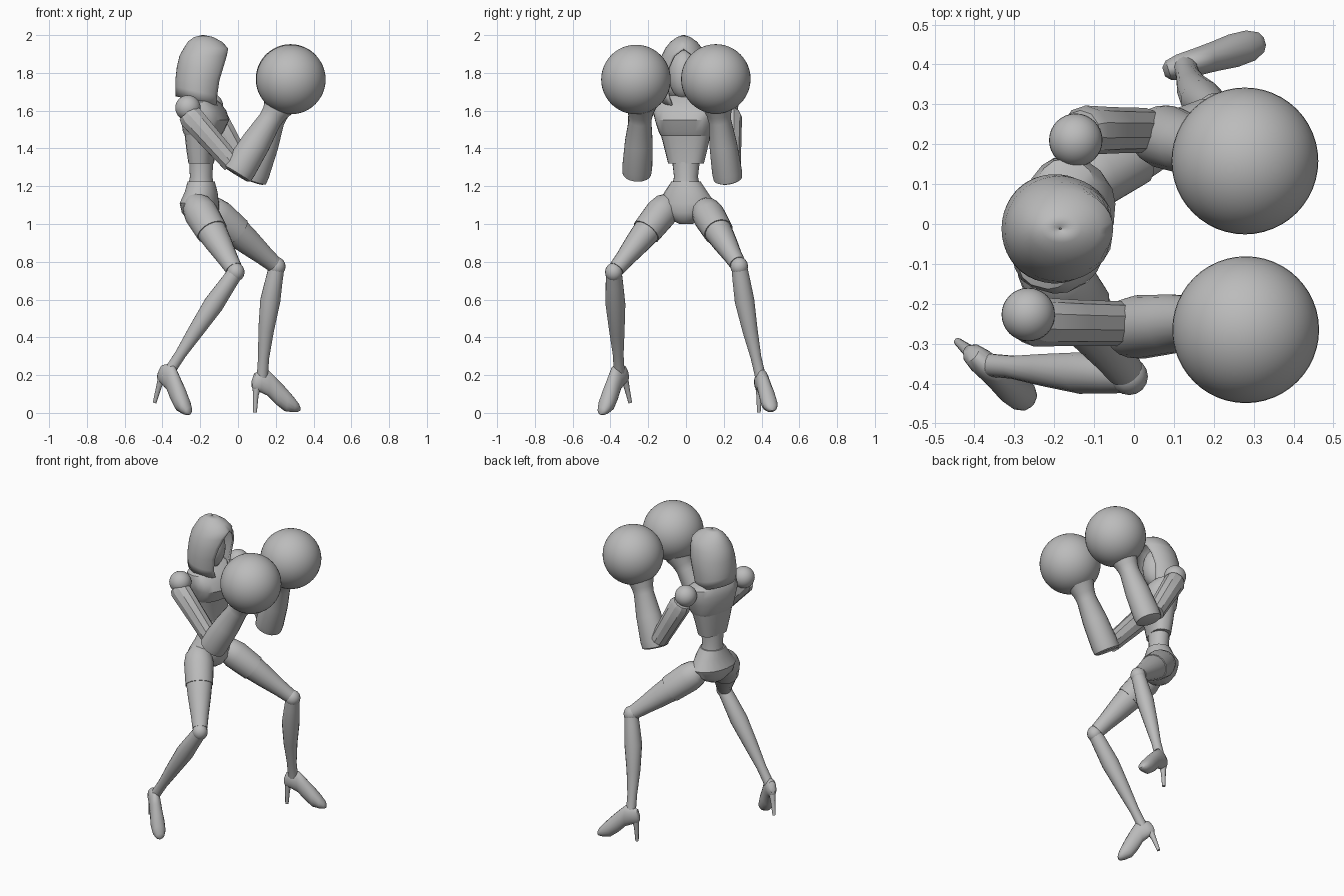
import bpy, bmesh
from math import sin, cos, pi, radians, copysign
from mathutils import Vector, Matrix

if "Cube" in bpy.data.objects:
    bpy.data.objects.remove(bpy.data.objects["Cube"])

grey = bpy.data.materials.new("plain_grey")
grey.use_nodes = True
GREY = (0.5, 0.5, 0.5, 1)
grey.diffuse_color = GREY
grey.node_tree.nodes["Principled BSDF"].inputs["Base Color"].default_value = GREY


def finish(name, bm, angle=40):
    bmesh.ops.remove_doubles(bm, verts=bm.verts, dist=0.0005)
    bmesh.ops.recalc_face_normals(bm, faces=bm.faces)
    mesh = bpy.data.meshes.new(name)
    bm.to_mesh(mesh)
    bm.free()
    mesh.materials.append(grey)
    obj = bpy.data.objects.new(name, mesh)
    bpy.context.collection.objects.link(obj)
    bpy.ops.object.select_all(action="DESELECT")
    obj.select_set(True)
    bpy.context.view_layer.objects.active = obj
    bpy.ops.object.shade_smooth_by_angle(angle=radians(angle))
    return obj


def loft(name, sections, axis=None, ref=(1, 0, 0), sides=16, square=1.0, angle=40):
    """Skin elliptical rings (x, y, z, radius along ref, radius across)."""
    axis = Vector(axis) if axis else Vector(sections[-1][:3]) - Vector(sections[0][:3])
    axis.normalize()
    ref = Vector(ref)
    u = (ref - axis * ref.dot(axis)).normalized()
    v = axis.cross(u)
    bm = bmesh.new()
    rings = []
    for x, y, z, a, b in sections:
        ring = []
        for i in range(sides):
            t = 2 * pi * (i + 0.5) / sides
            c, s = (copysign(abs(k) ** square, k) for k in (cos(t), sin(t)))
            ring.append(bm.verts.new(Vector((x, y, z)) + u * a * c + v * b * s))
        rings.append(ring)
    for r, q in zip(rings, rings[1:]):
        for i in range(sides):
            j = (i + 1) % sides
            bm.faces.new((r[i], r[j], q[j], q[i]))
    bm.faces.new(rings[0][::-1])
    bm.faces.new(rings[-1])
    return finish(name, bm, angle)


def ball(name, centre, radii, segments=32):
    bm = bmesh.new()
    bmesh.ops.create_uvsphere(bm, u_segments=segments, v_segments=segments // 2, radius=1)
    bm.transform(Matrix.Translation(centre) @ Matrix.Diagonal((*radii, 1)))
    return finish(name, bm)


def limb(name, start, end, profile, bow=(0, 0, 0), ref=(1, 0, 0), **kw):
    """Tapered limb; profile holds (fraction, radius, radius), bow bends the middle."""
    a, b, bow = Vector(start), Vector(end), Vector(bow)
    return loft(name, [(*(a.lerp(b, t) + bow * sin(pi * t)), r, s) for t, r, s in profile],
                ref=ref, **kw)


# Body frame, turned a little towards the right
YAW = radians(-15)
FWD = Vector((cos(YAW), sin(YAW), 0))


def body(name, rows, square=1.0, sides=20):
    """Rows are (height, forward offset, depth radius, width radius)."""
    base = Vector((-0.195, 0, 0))
    return loft(name, [(*(base + FWD * f + Vector((0, 0, z))), d, w) for z, f, d, w in rows],
                axis=(0, 0, 1), ref=FWD, sides=sides, square=square, angle=30)


# Trunk
body("ribcage", [(1.32, 0, .062, .095), (1.4, 0, .072, .115), (1.48, .005, .085, .135)], .8)
body("bust", [(1.465, .01, .085, .13), (1.49, .012, .1, .142), (1.55, .022, .118, .158),
              (1.6, .012, .11, .172), (1.645, 0, .085, .165), (1.68, -.01, .05, .09)], .75)
body("waist", [(1.18, 0, .072, .078), (1.25, 0, .06, .064), (1.35, 0, .064, .076)])
body("pelvis", [(1.225, 0, .072, .078), (1.17, 0, .085, .115), (1.11, -.01, .1, .155),
                (1.06, -.005, .095, .135), (1.02, 0, .07, .075), (1.0, 0, .04, .035)])
body("neck", [(1.64, 0, .05, .05), (1.75, .01, .045, .045)])

# Head and open hood: rows are (height, centre x, depth, width, half opening in degrees)
ball("face", (-.185, -.012, 1.79), (.085, .08, .13), 24)
hood_rows = [(2.0, -.185, .004, .004, 0), (1.99, -.182, .05, .035, 0), (1.965, -.175, .09, .07, 0),
             (1.93, -.17, .118, .098, 0), (1.89, -.178, .132, .117, 26), (1.83, -.186, .138, .132, 38),
             (1.76, -.198, .134, .137, 42), (1.7, -.208, .124, .135, 38), (1.65, -.212, .118, .13, 30)]
bm = bmesh.new()
STEPS = 32
grid = []
for k, (z, cx, rx, ry, gap) in enumerate(hood_rows):
    row = []
    for i in range(STEPS + 1):
        t = radians(gap + (360 - 2 * gap) * i / STEPS)
        x = rx * cos(t)
        slope = -0.22 * x if k >= len(hood_rows) - 2 else 0
        row.append(bm.verts.new((cx + x, -.012 + ry * sin(t), z + slope)))
    grid.append(row)
for r, q in zip(grid, grid[1:]):
    for i in range(STEPS):
        bm.faces.new((r[i], q[i], q[i + 1], r[i + 1]))
hood = finish("hood", bm)
shell = hood.modifiers.new("thickness", "SOLIDIFY")
shell.thickness = 0.012

# Arms: (side, shoulder, upper arm top, elbow, cuff end, wrist, glove)
arms = [
    ("right", (-.265, -.227, 1.615), (-.27, -.245, 1.59), (-.03, -.25, 1.32),
     (-.005, -.26, 1.268), (.2, -.24, 1.6), (.28, -.265, 1.765)),
    ("left", (-.146, .21, 1.625), (-.135, .235, 1.59), (.03, .235, 1.3),
     (.07, .222, 1.24), (.205, .172, 1.6), (.278, .158, 1.768)),
]
for side, shoulder, top, elbow, cuff, wrist, glove in arms:
    ball(side + "_shoulder", shoulder, (.067,) * 3)
    limb(side + "_upper_arm", top, elbow,
         [(0, .055, .05), (.08, .068, .062), (.5, .062, .058), (1, .055, .056)],
         sides=10, angle=30)
    limb(side + "_forearm", cuff, wrist,
         [(-.02, .07, .062), (0, .084, .076), (.1, .086, .08), (.5, .078, .074),
          (.85, .062, .06), (.95, .066, .066), (1.1, .085, .085)], sides=20)
    ball(side + "_glove", glove, (.184,) * 3, 48)

# Legs: (side, hip, knee, ankle, shin bow, foot origin, foot yaw, foot pitch)
legs = [
    ("right", (-.215, -.105, 1.09), (-.012, -.382, .745), (-.35, -.355, .24),
     (-.01, 0, -.01), (-.362, -.362, .25), -40, 17),
    ("left", (-.14, .105, 1.07), (.205, .282, .775), (.13, .39, .21),
     (-.012, -.008, 0), (.13, .398, .22), 17, 0),
]
for side, hip, knee, ankle, bow, origin, yaw, pitch in legs:
    limb(side + "_thigh", hip, knee,
         [(-.06, .05, .05), (.08, .084, .08), (.3, .084, .078), (.55, .071, .066),
          (.8, .054, .05), (.95, .046, .044)])
    limb(side + "_shorts_leg", hip, knee,
         [(-.12, .045, .045), (-.02, .08, .076), (.1, .091, .087), (.38, .085, .08)])
    ball(side + "_knee", knee, (.047, .047, .05), 16)
    limb(side + "_shin", knee, ankle,
         [(0, .042, .042), (.12, .046, .047), (.32, .054, .053), (.6, .042, .041),
          (.85, .03, .029), (1, .03, .029), (1.06, .031, .03)], bow=bow)

    # Heeled shoe, shaped along x with its ankle at the origin, then placed
    shoe = loft(side + "_shoe",
                [(s, 0, (lo + hi) / 2, (hi - lo) / 2, w) for s, lo, hi, w in
                 [(-.058, -.085, -.045, .012), (-.045, -.105, -.01, .026), (-.015, -.11, .005, .033),
                  (.03, -.13, .008, .035), (.075, -.175, -.035, .038), (.125, -.212, -.085, .043),
                  (.17, -.217, -.135, .04), (.198, -.214, -.17, .026), (.207, -.208, -.188, .01)]],
                axis=(1, 0, 0), ref=(0, 0, 1))
    heel = loft(side + "_heel",
                [(-.03, 0, -.07, .024, .024), (-.038, 0, -.13, .015, .015),
                 (-.042, 0, -.218, .01, .01)], axis=(0, 0, -1), sides=10)
    place = (Matrix.Translation(origin) @ Matrix.Rotation(radians(yaw), 4, "Z")
             @ Matrix.Rotation(radians(pitch), 4, "Y"))
    for part in (shoe, heel):
        part.data.transform(place)
